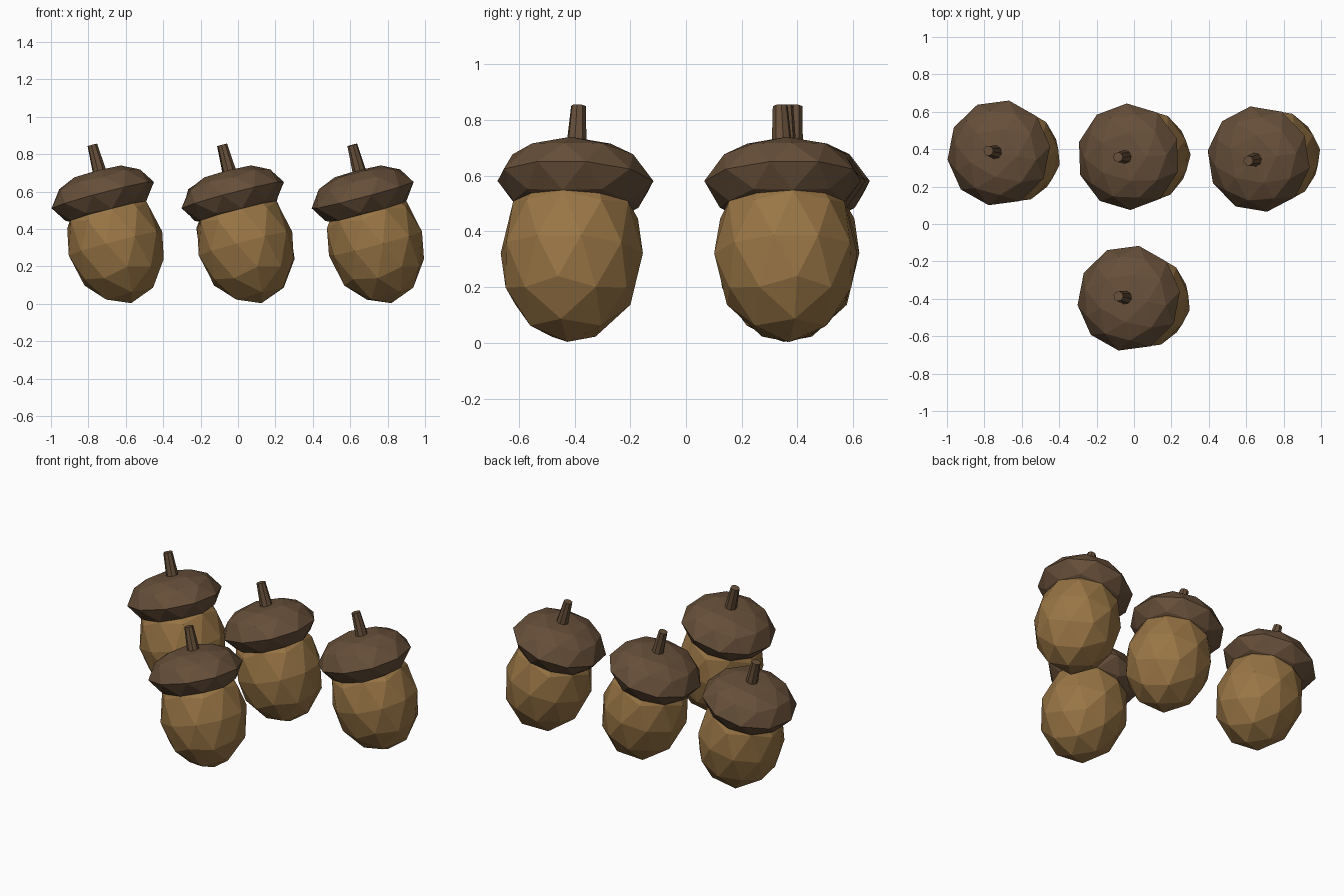
import bpy, bmesh, math
from mathutils import Matrix, Vector

if "Cube" in bpy.data.objects:
    bpy.data.objects.remove(bpy.data.objects["Cube"])


def material(name, rgb):
    m = bpy.data.materials.new(name)
    m.diffuse_color = (*rgb, 1)
    m.use_nodes = True
    m.node_tree.nodes["Principled BSDF"].inputs["Base Color"].default_value = m.diffuse_color
    return m


NUT = material("nut_tan", (0.318, 0.179, 0.060))
CAP = material("cap_brown", (0.133, 0.078, 0.041))
TILT = Matrix.Rotation(math.radians(-15), 4, 'Y')


def add_part(name, bm, mat, frame):
    """Turn a bmesh into a flat-shaded object placed in the acorn's frame."""
    bmesh.ops.transform(bm, matrix=frame, verts=bm.verts)
    mesh = bpy.data.meshes.new(name)
    bm.to_mesh(mesh)
    bm.free()
    mesh.materials.append(mat)
    bpy.context.collection.objects.link(bpy.data.objects.new(name, mesh))


def nut(name, frame):
    # faceted egg-shaped body
    bm = bmesh.new()
    bmesh.ops.create_icosphere(bm, subdivisions=2, radius=1)
    bmesh.ops.rotate(bm, verts=bm.verts, matrix=Matrix.Rotation(math.pi, 3, 'Z'))
    bmesh.ops.scale(bm, verts=bm.verts, vec=(0.26, 0.26, 0.33))
    add_part(name, bm, NUT, frame)


def cap(name, frame):
    # squashed dome with a pronounced rim
    bm = bmesh.new()
    bmesh.ops.create_icosphere(bm, subdivisions=2, radius=1)
    for v in bm.verts:
        z = v.co.z
        r = 0.285 * (1 - 0.09 * min(1, abs(z) / 0.447))
        v.co = Vector((v.co.x * r, v.co.y * r, 0.268 + 0.19 * z - 0.055 * z ** 3))
    add_part(name, bm, CAP, frame)


def stem(name, frame):
    # short tapered stalk
    bm = bmesh.new()
    bmesh.ops.create_cone(bm, cap_ends=True, segments=8, radius1=0.039,
                          radius2=0.027, depth=0.18)
    bmesh.ops.translate(bm, verts=bm.verts, vec=(0.015, 0, 0.452))
    add_part(name, bm, CAP, frame)


# four leaning acorns: centre x, centre y, turn about z in degrees
acorns = {"front": (0.04, -0.41, -11), "back_left": (-0.655, 0.367, -11),
          "back_middle": (0.04, 0.362, 2), "back_right": (0.735, 0.358, 9)}
for label, (x, y, turn) in acorns.items():
    frame = (Matrix.Translation((x, y, 0.322))
             @ Matrix.Rotation(math.radians(turn), 4, 'Z') @ TILT)
    nut(label + "_nut", frame)
    cap(label + "_cap", frame)
    stem(label + "_stem", frame)
